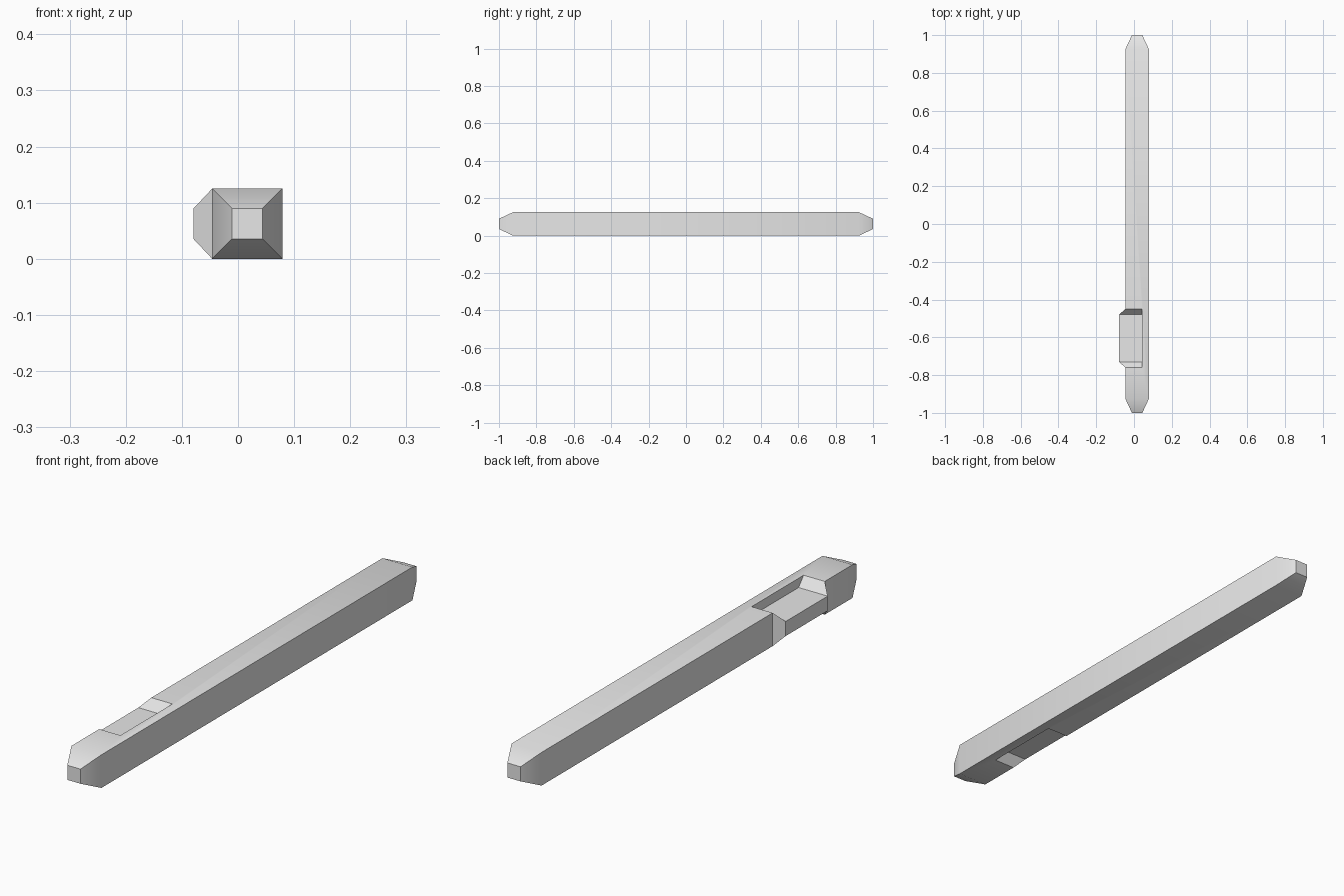
import bpy
import bmesh

cube = bpy.data.objects.get("Cube")
if cube:
    bpy.data.objects.remove(cube, do_unlink=True)

# Light grey finish
grey = bpy.data.materials.new("light grey")
grey.use_nodes = True
grey.diffuse_color = (0.8, 0.8, 0.8, 1)
grey.node_tree.nodes["Principled BSDF"].inputs["Base Color"].default_value = (0.8, 0.8, 0.8, 1)

HEIGHT = 0.125
LEFT, RIGHT = 0.079, -0.046      # sides of the beam
WALL = 0.042                     # back wall of the notch
INSET = 0.035                    # depth of end tapers and notch


def section(y, left, wall, right, margin, step=0.0):
    """Eight-point outline: full-height spine on the left, rib stepped in by step on the right."""
    low, high = margin, HEIGHT - margin
    outline = [(left, low), (wall, low), (wall, low + step), (right, low + step),
               (right, high - step), (wall, high - step), (wall, high), (left, high)]
    return [(x, y, z) for x, z in outline]


def tip(y):
    return section(y, LEFT - INSET, 0.03, RIGHT + INSET, INSET)


def full(y):
    return section(y, LEFT, WALL, RIGHT, 0)


def rib(y):
    return section(y, LEFT, WALL, RIGHT - INSET + 0.002, 0, INSET)


# Beam with tapered ends and a stepped grip rib pushed out to one side
sections = [tip(-1), full(-0.925), full(-0.76), rib(-0.73),
            rib(-0.48), full(-0.45), full(0.925), tip(1)]

bm = bmesh.new()
rings = [[bm.verts.new(p) for p in s] for s in sections]
for a, b in zip(rings, rings[1:]):
    for i in range(len(a)):
        j = (i + 1) % len(a)
        bm.faces.new((a[i], a[j], b[j], b[i]))
bm.faces.new(rings[0])
bm.faces.new(rings[-1])

# Weld the collapsed steps and merge coplanar faces
bmesh.ops.remove_doubles(bm, verts=bm.verts[:], dist=0.0005)
bmesh.ops.dissolve_limit(bm, angle_limit=0.01, verts=bm.verts[:], edges=bm.edges[:])
bmesh.ops.recalc_face_normals(bm, faces=bm.faces[:])

mesh = bpy.data.meshes.new("notched_beam")
bm.to_mesh(mesh)
bm.free()
mesh.materials.append(grey)
beam = bpy.data.objects.new("notched_beam", mesh)
bpy.context.collection.objects.link(beam)

# Soft shading over the shallow end tapers, sharp elsewhere
bpy.ops.object.select_all(action="DESELECT")
beam.select_set(True)
bpy.context.view_layer.objects.active = beam
bpy.ops.object.shade_smooth_by_angle()
